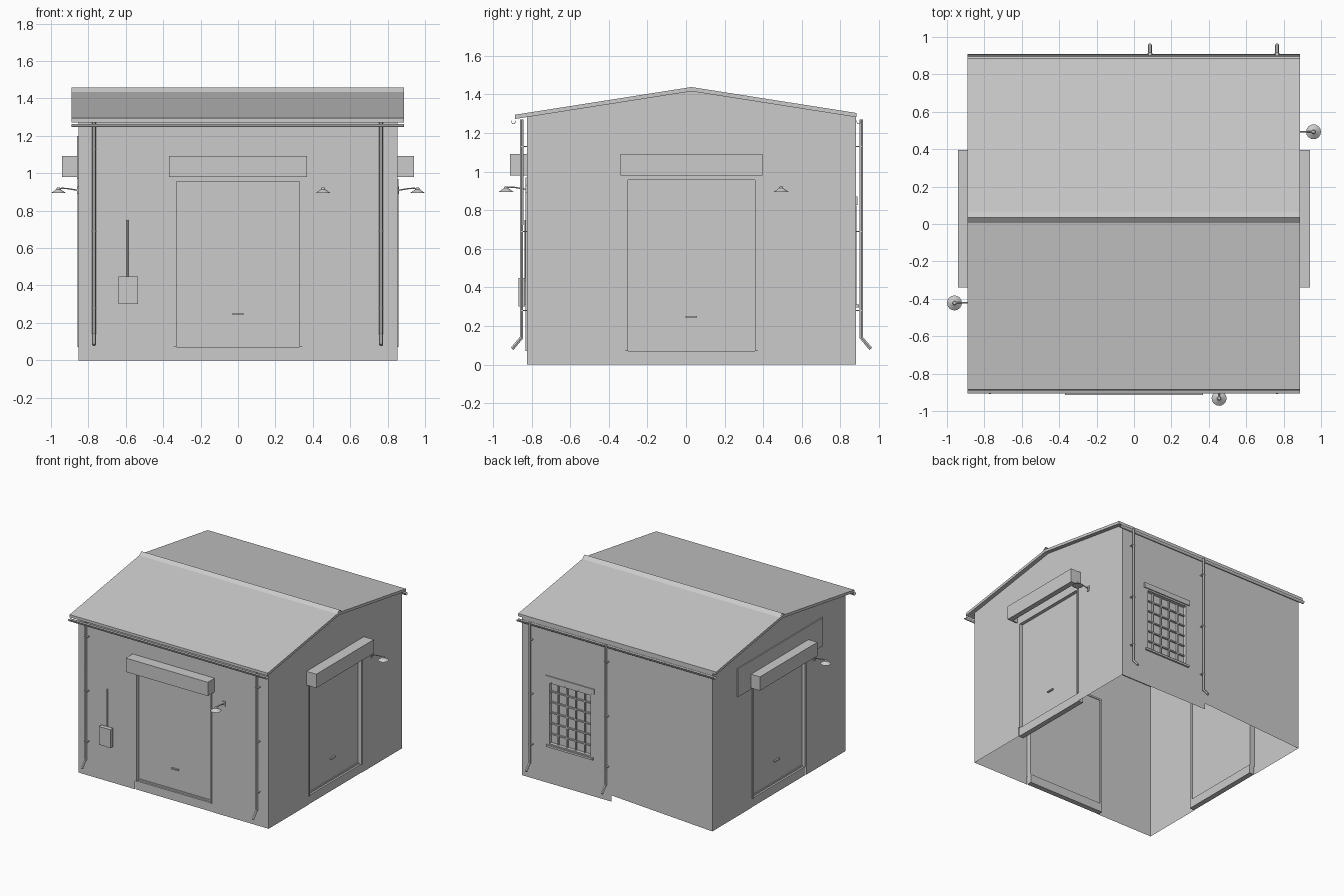
import bpy, bmesh
from math import pi, cos, sin
from mathutils import Matrix, Vector

if "Cube" in bpy.data.objects:
    bpy.data.objects.remove(bpy.data.objects["Cube"])

HW, HD, CY = 0.853, 0.853, 0.028      # wall half sizes and building centre in y
EAVE, PEAK = 1.284, 1.418


def wall_frame(x, y, angle):
    """Local frame: x along the wall, -y outward, z up."""
    return Matrix.Translation((x, y, 0)) @ Matrix.Rotation(angle, 4, 'Z')


FRONT = wall_frame(0, CY - HD, 0)
RIGHT = wall_frame(HW, CY, pi / 2)
BACK = wall_frame(0, CY + HD, pi)
LEFT = wall_frame(-HW, CY, -pi / 2)
I = Matrix.Identity(4)


def finish(name, bm, m=I, smooth=False):
    bm.transform(m)
    me = bpy.data.meshes.new(name)
    bm.to_mesh(me)
    bm.free()
    ob = bpy.data.objects.new(name, me)
    bpy.context.collection.objects.link(ob)
    if smooth:
        bpy.ops.object.select_all(action='DESELECT')
        ob.select_set(True)
        bpy.context.view_layer.objects.active = ob
        bpy.ops.object.shade_smooth_by_angle()
    return ob


def boxes(name, m, *spans):
    """One object from several (x0, x1, y0, y1, z0, z1) boxes."""
    bm = bmesh.new()
    for x0, x1, y0, y1, z0, z1 in spans:
        s = Matrix.Diagonal((x1 - x0, y1 - y0, z1 - z0, 1))
        t = Matrix.Translation(((x0 + x1) / 2, (y0 + y1) / 2, (z0 + z1) / 2))
        bmesh.ops.create_cube(bm, size=1, matrix=t @ s)
    return finish(name, bm, m)


def panel(name, m, *polys):
    """Flat wall sheets in the local xz plane."""
    bm = bmesh.new()
    for poly in polys:
        bm.faces.new([bm.verts.new((u, 0, z)) for u, z in poly])
    bmesh.ops.remove_doubles(bm, verts=bm.verts, dist=1e-5)
    return finish(name, bm, m)


def sweep_x(name, profile, x0, x1, closed=True, smooth=False):
    """Extrude a yz profile along x."""
    bm = bmesh.new()
    a = [bm.verts.new((x0, y, z)) for y, z in profile]
    b = [bm.verts.new((x1, y, z)) for y, z in profile]
    n = len(a)
    for i in range(n if closed else n - 1):
        j = (i + 1) % n
        bm.faces.new((a[i], a[j], b[j], b[i]))
    if closed:
        bm.faces.new(a)
        bm.faces.new(b)
    bmesh.ops.recalc_face_normals(bm, faces=bm.faces)
    return finish(name, bm, I, smooth)


def pipe(name, m, pts, r):
    cu = bpy.data.curves.new(name, 'CURVE')
    cu.dimensions = '3D'
    cu.bevel_depth, cu.bevel_resolution, cu.use_fill_caps = r, 1, True
    sp = cu.splines.new('POLY')
    sp.points.add(len(pts) - 1)
    for p, co in zip(sp.points, pts):
        p.co = (*co, 1)
    tmp = bpy.data.objects.new(name, cu)
    bm = bmesh.new()
    me = bpy.data.meshes.new_from_object(tmp)
    bm.from_mesh(me)
    bpy.data.objects.remove(tmp)
    bpy.data.meshes.remove(me)
    return finish(name, bm, m, True)


# Walls with door notches; the back has a window hole and a stepped foot
D, DT = 0.345, 0.97
notch = [(-HW, 0), (-D, 0), (-D, DT), (D, DT), (D, 0), (HW, 0), (HW, EAVE)]
panel("front_wall", FRONT, notch + [(-HW, EAVE)])
for nm, m in (("right_wall", RIGHT), ("left_wall", LEFT)):
    panel(nm, m, notch + [(0, PEAK), (-HW, EAVE)])
W0, W1, S0, S1 = -0.62, -0.225, 0.31, 0.825
WM = (W0 + W1) / 2
panel("back_wall", BACK,
      [(-HW, 0), (WM, 0), (WM, S0), (W0, S0), (W0, S1), (WM, S1), (WM, EAVE), (-HW, EAVE)],
      [(WM, 0), (-0.05, 0), (-0.05, EAVE), (WM, EAVE), (WM, S1), (W1, S1), (W1, S0), (WM, S0)],
      [(-0.05, 0.05), (HW, 0), (HW, EAVE), (-0.05, EAVE)])

# Roof slab and ridge cap
YF, YB, T = -0.886, 0.884, 0.022
zf = PEAK + 0.02 - 0.157 * (CY - YF)
zb = PEAK + 0.02 - 0.157 * (YB - CY)
sweep_x("roof", [(YF, zf), (CY, PEAK + 0.02), (YB, zb), (YB, zb - T), (CY, PEAK + 0.02 - T),
                 (YF, zf - T)], -0.89, 0.887)
sweep_x("ridge_cap", [(0.002, 1.432), (0.034, 1.457), (0.066, 1.431)], -0.89, 0.887, closed=False)

# Half-round gutters under both eaves
for nm, y in (("front_gutter", -0.894), ("back_gutter", 0.895)):
    arc = [(y + 0.013 * cos(pi + pi * i / 8), 1.264 + 0.018 * sin(pi + pi * i / 8)) for i in range(9)]
    inner = [(y + (p - y) * 0.8, 1.264 + (z - 1.264) * 0.8) for p, z in reversed(arc)]
    sweep_x(nm, arc + inner, -0.89, 0.887, smooth=True)

# Downspouts with wall brackets
for side, m, us in (("front", FRONT, (-0.77, 0.765)), ("back", BACK, (-0.765, -0.085))):
    for i, u in enumerate(us):
        pipe(f"{side}_downspout_{i}", m,
             [(u, -0.027, 1.27), (u, -0.027, 0.14), (u, -0.076, 0.082)], 0.0105)
        boxes(f"{side}_downspout_brackets_{i}", m,
              *[(u - 0.013, u + 0.013, -0.032, 0, z - 0.003, z + 0.003) for z in (0.28, 0.69, 1.13)])

# Roller doors: frame, shutter, threshold, handle and roller box
for side, m in (("front", FRONT), ("right", RIGHT), ("left", LEFT)):
    boxes(f"{side}_door_frame", m,
          (-D, -D + 0.016, -0.006, 0.04, 0.07, DT), (D - 0.016, D, -0.006, 0.04, 0.07, DT),
          (-D + 0.016, D - 0.016, -0.002, 0.04, DT - 0.014, DT))
    boxes(f"{side}_shutter", m, (-D + 0.012, D - 0.012, 0.025, 0.035, 0.07, DT - 0.01))
    boxes(f"{side}_shutter_rail", m, (-D + 0.016, D - 0.016, 0.018, 0.026, 0.07, 0.082))
    boxes(f"{side}_threshold", m, (-D, D, 0.003, 0.045, 0, 0.07))
    boxes(f"{side}_door_handle", m, (-0.03, 0.03, 0.012, 0.025, 0.243, 0.253))
    # box is open underneath with a slot for the shutter
    boxes(f"{side}_roller_box", m,
          (-0.368, 0.368, -0.088, -0.08, 0.98, 1.092), (-0.368, 0.368, -0.08, 0, 1.082, 1.092),
          (-0.368, -0.358, -0.08, 0, 0.98, 1.082), (0.358, 0.368, -0.08, 0, 0.98, 1.082),
          (-0.358, 0.358, -0.08, -0.045, 0.98, 0.99))

# Blank sign board on the left wall
boxes("left_board", LEFT, (-0.535, 0.555, -0.008, 0, 0.97, 1.2))

# Window: reveal frame, glass, bars, lintel and sill
f = 0.012
boxes("window_frame", BACK,
      (W0, W0 + f, -0.003, 0.035, S0, S1), (W1 - f, W1, -0.003, 0.035, S0, S1),
      (W0 + f, W1 - f, -0.003, 0.035, S0, S0 + f), (W0 + f, W1 - f, -0.003, 0.035, S1 - f, S1))
boxes("window_glass", BACK, (W0, W1, 0.026, 0.032, S0, S1))
cols = [W0 + (W1 - W0) * i / 5 for i in range(1, 5)]
rows = [S0 + (S1 - S0) * i / 6 for i in range(1, 6)]
boxes("window_bars", BACK,
      *[(u - 0.005, u + 0.005, 0.012, 0.026, S0 + f, S1 - f) for u in cols],
      *[(W0 + f, W1 - f, 0.013, 0.026, z - 0.005, z + 0.005) for z in rows])
boxes("window_lintel", BACK, (W0 - 0.02, W1 + 0.02, -0.008, 0, 0.828, 0.87))
boxes("window_sill", BACK, (W0 - 0.01, W1 + 0.01, -0.014, 0.01, 0.296, 0.312))

# Electrical box and conduit
boxes("electrical_box", FRONT, (-0.64, -0.535, -0.044, -0.01, 0.3, 0.448),
      (-0.63, -0.545, -0.01, 0, 0.31, 0.438))
pipe("conduit", FRONT, [(-0.59, -0.008, 0.44), (-0.59, -0.008, 0.75)], 0.005)

# Wall lamps: plate, bent arm and conical shade
for side, m, u in (("front", FRONT, 0.455), ("right", RIGHT, 0.465), ("left", LEFT, 0.45)):
    boxes(f"{side}_lamp_plate", m, (u - 0.01, u + 0.01, -0.007, 0, 0.888, 0.928))
    pipe(f"{side}_lamp_arm", m, [(u, 0, 0.908), (u, -0.06, 0.918), (u, -0.09, 0.92),
                                 (u, -0.106, 0.912)], 0.004)
    bm = bmesh.new()
    for r0, r1, h, z in ((0.04, 0.011, 0.02, 0.904), (0.011, 0.008, 0.01, 0.919)):
        bmesh.ops.create_cone(bm, cap_ends=True, segments=16, radius1=r0, radius2=r1, depth=h,
                              matrix=Matrix.Translation((u, -0.107, z)))
    finish(f"{side}_lamp_shade", bm, m, True)
